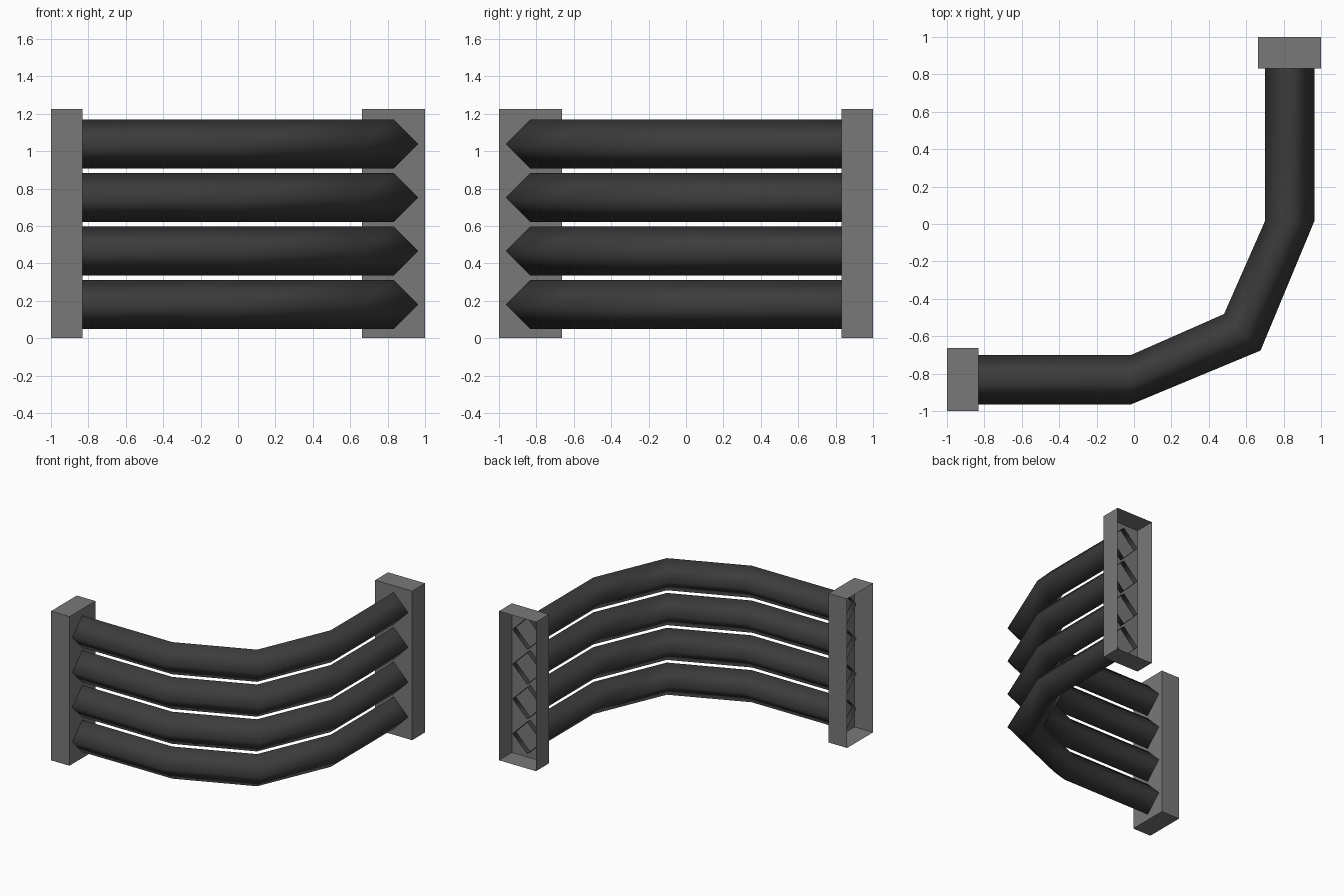
import bpy
import bmesh
from mathutils import Vector

if "Cube" in bpy.data.objects:
    bpy.data.objects.remove(bpy.data.objects["Cube"], do_unlink=True)


def make_material(name, value):
    mat = bpy.data.materials.new(name)
    mat.use_nodes = True
    color = (value, value, value, 1)
    mat.diffuse_color = color
    mat.node_tree.nodes["Principled BSDF"].inputs["Base Color"].default_value = color
    return mat


bracket_grey = make_material("bracket grey", 0.19)
bar_black = make_material("bar black", 0.045)


def add_object(name, bm, mat, smooth):
    mesh = bpy.data.meshes.new(name)
    for face in bm.faces:
        face.smooth = smooth
    bm.to_mesh(mesh)
    bm.free()
    mesh.materials.append(mat)
    obj = bpy.data.objects.new(name, mesh)
    bpy.context.collection.objects.link(obj)


# End brackets: thin-walled boxes, open on the outward side
def add_bracket(name, center, size, outward):
    bm = bmesh.new()
    bmesh.ops.create_cube(bm, size=1)
    bmesh.ops.scale(bm, vec=size, verts=bm.verts)
    bmesh.ops.translate(bm, vec=center, verts=bm.verts)
    bm.normal_update()
    open_side = [f for f in bm.faces if f.normal.dot(Vector(outward)) > 0.9]
    bmesh.ops.delete(bm, geom=open_side, context="FACES")
    add_object(name, bm, bracket_grey, False)


HEIGHT = 1.225
add_bracket("right_end_bracket", (-0.916, -0.832, HEIGHT / 2), (0.168, 0.336, HEIGHT), (-1, 0, 0))
add_bracket("back_end_bracket", (0.832, 0.916, HEIGHT / 2), (0.336, 0.168, HEIGHT), (0, 1, 0))

# Bent bars: open diamond tubes mitred at each bend
R = 0.132
M = 0.0976
STATIONS = [  # bend centre and the sideways half-width toward the outside
    ((-0.875, -0.832), (0, -R)),
    ((-0.015, -0.832), (0, -R)),
    ((0.579, -0.579), (M, -M)),
    ((0.832, 0.015), (R, 0)),
    ((0.832, 0.875), (R, 0)),
]


def add_bar(name, z):
    bm = bmesh.new()
    rings = []
    for (x, y), (dx, dy) in STATIONS:
        corners = [(x + dx, y + dy, z), (x, y, z + R), (x - dx, y - dy, z), (x, y, z - R)]
        rings.append([bm.verts.new(c) for c in corners])
    for a, b in zip(rings, rings[1:]):
        for i in range(4):
            j = (i + 1) % 4
            bm.faces.new((a[i], b[i], b[j], a[j]))
    add_object(name, bm, bar_black, True)


for n in range(4):
    add_bar(f"bar_{n + 1}", 0.18 + n * 0.286)
